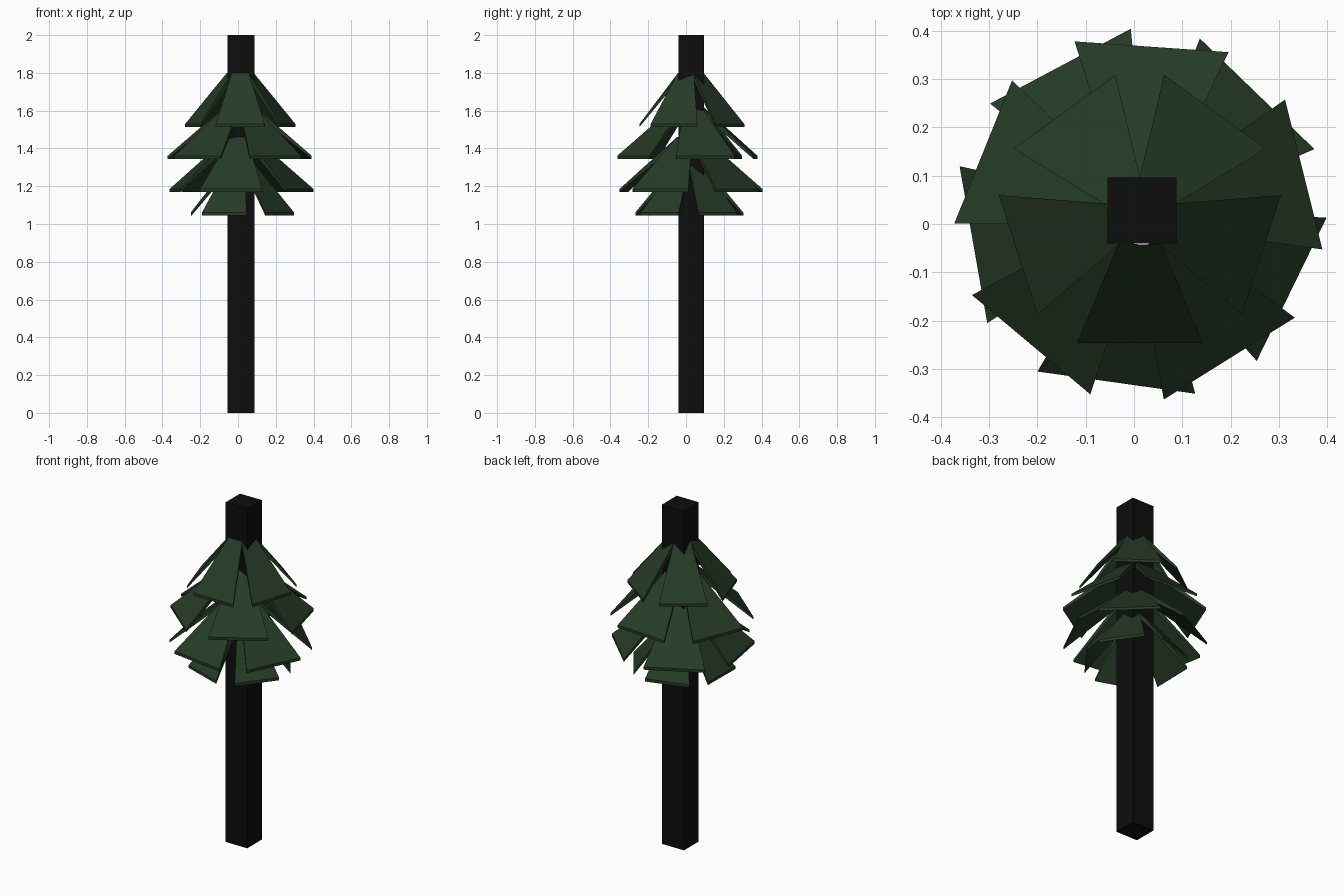
import bpy, bmesh, math
from mathutils import Vector

if "Cube" in bpy.data.objects:
    bpy.data.objects.remove(bpy.data.objects["Cube"])

def material(name, col):
    m = bpy.data.materials.new(name)
    m.diffuse_color = (*col, 1)
    m.use_nodes = True
    m.node_tree.nodes["Principled BSDF"].inputs["Base Color"].default_value = m.diffuse_color
    return m

bark = material("dark bark", (0.004, 0.004, 0.004))
needles = material("dark green needles", (0.019, 0.043, 0.019))

CX, CY = 0.012, 0.018

def finish(bm, name, mat):
    bmesh.ops.recalc_face_normals(bm, faces=bm.faces)
    me = bpy.data.meshes.new(name)
    bm.to_mesh(me)
    bm.free()
    me.materials.append(mat)
    ob = bpy.data.objects.new(name, me)
    bpy.context.collection.objects.link(ob)

# Square trunk
bm = bmesh.new()
bmesh.ops.create_cube(bm, size=1)
for v in bm.verts:
    v.co = Vector((0.017 + v.co.x * 0.143, 0.028 + v.co.y * 0.137, 1 + v.co.z * 2))
finish(bm, "trunk", bark)

# One drooping wedge-shaped branch: narrow at the trunk, wide at the tip
def branch(bm, angle, r, z_tip, z_top, width):
    a = math.radians(angle)
    out = Vector((math.cos(a), math.sin(a), 0))
    side = Vector((-math.sin(a), math.cos(a), 0))
    base = Vector((CX, CY, 0))
    r0 = 0.06
    rings = []
    for rad, w, zt, zb in ((r0, 0.09, z_top, z_top - 0.04),
                           (r, width, z_tip + 0.016, z_tip)):
        rings.append([bm.verts.new(base + out * rad + side * s * w / 2 + Vector((0, 0, z)))
                      for s, z in ((-1, zt), (1, zt), (1, zb), (-1, zb))])
    p, q = rings
    bm.faces.new(p)
    bm.faces.new(q)
    for i in range(4):
        j = (i + 1) % 4
        bm.faces.new((p[i], p[j], q[j], q[i]))

# Four tiers of five branches: start angle, radius, tip z, top z, width
tiers = {
    "top_branches": (-90, 0.265, 1.513, 1.80, 0.26),
    "upper_branches": (14, 0.350, 1.345, 1.63, 0.32),
    "lower_branches": (46, 0.350, 1.170, 1.46, 0.33),
    "bottom_branches": (35, 0.260, 1.045, 1.32, 0.25),
}
for name, (start, r, z_tip, z_top, width) in tiers.items():
    bm = bmesh.new()
    for k in range(5):
        branch(bm, start + 72 * k, r, z_tip, z_top, width)
    finish(bm, name, needles)
